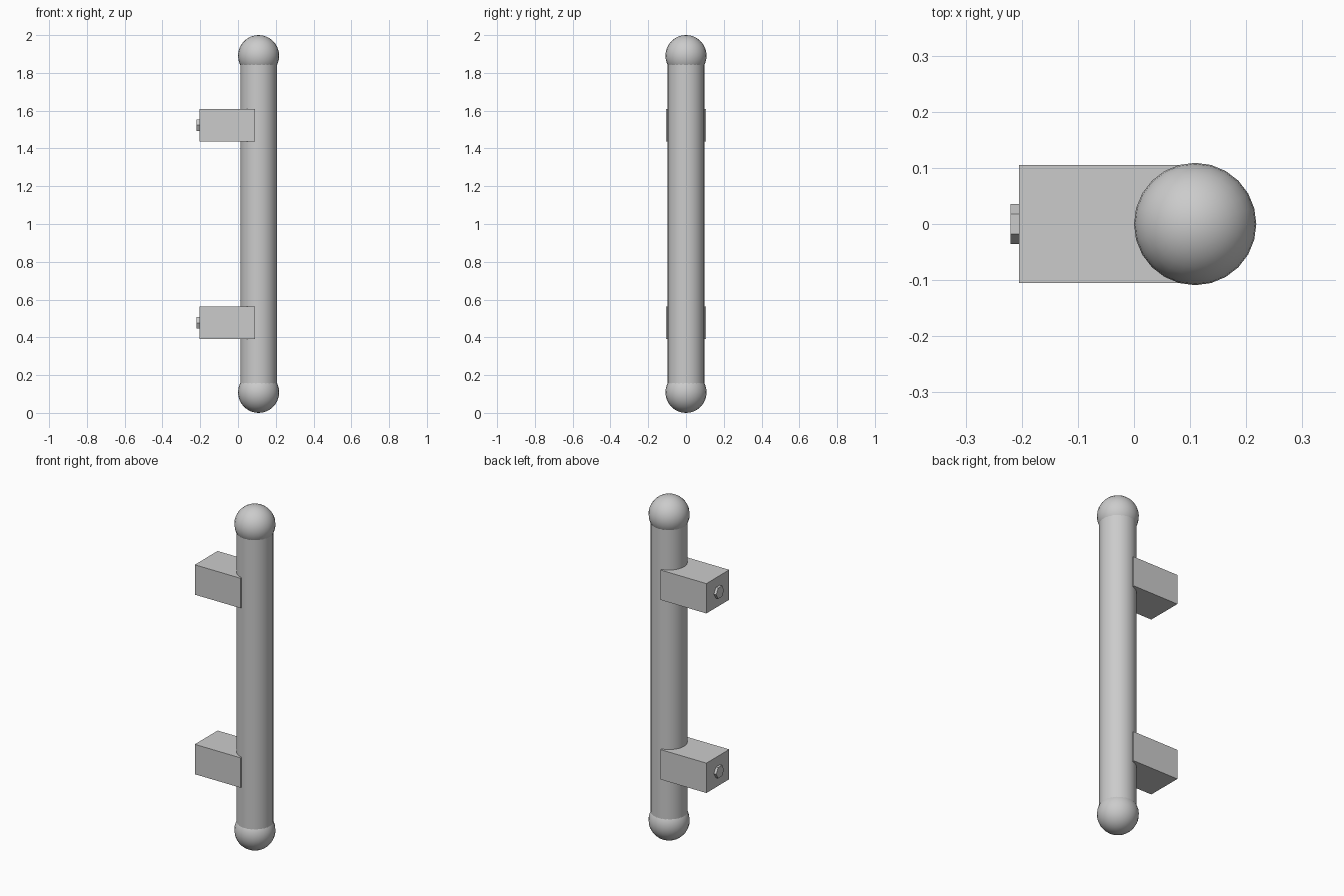
import bpy
import math

cube = bpy.data.objects.get("Cube")
if cube:
    bpy.data.objects.remove(cube, do_unlink=True)

# One plain grey for the whole handle
grey = bpy.data.materials.new("brushed grey")
grey.use_nodes = True
colour = (0.6, 0.6, 0.6, 1)
grey.diffuse_color = colour
grey.node_tree.nodes["Principled BSDF"].inputs["Base Color"].default_value = colour

BAR_X = 0.109
BALL_R = 0.109
BAR_R = 0.097
BLOCK_BACK, BLOCK_FRONT = -0.205, 0.09


def finish(name, smooth=False):
    obj = bpy.context.object
    obj.name = name
    obj.data.materials.append(grey)
    bpy.ops.object.transform_apply(location=False, rotation=True, scale=True)
    if smooth:
        bpy.ops.object.shade_smooth_by_angle(angle=math.radians(35))
    return obj


# Upright grip bar
bpy.ops.mesh.primitive_cylinder_add(vertices=32, radius=BAR_R, depth=2 - 2 * BALL_R,
                                    location=(BAR_X, 0, 1))
finish("grip_bar", smooth=True)

for label, side in (("upper", 1), ("lower", -1)):
    # Ball end
    bpy.ops.mesh.primitive_uv_sphere_add(segments=24, ring_count=16, radius=BALL_R,
                                         location=(BAR_X, 0, 1 + side * (1 - BALL_R)))
    finish(label + "_ball_end", smooth=True)

    # Square mounting block, slightly wider than the bar
    z = 1 + side * 0.523
    bpy.ops.mesh.primitive_cube_add(size=1, location=((BLOCK_BACK + BLOCK_FRONT) / 2, 0, z))
    bpy.context.object.scale = (BLOCK_FRONT - BLOCK_BACK, 0.21, 0.174)
    finish(label + "_mounting_block")

    # Hexagonal bolt head with its points to the sides
    bpy.ops.mesh.primitive_cylinder_add(vertices=6, radius=0.036, depth=0.03,
                                        location=(BLOCK_BACK, 0, z),
                                        rotation=(math.pi / 2, 0, math.pi / 2))
    bolt = bpy.context.object
    bolt.rotation_euler = (0, math.pi / 2, 0)
    finish(label + "_bolt_head")
